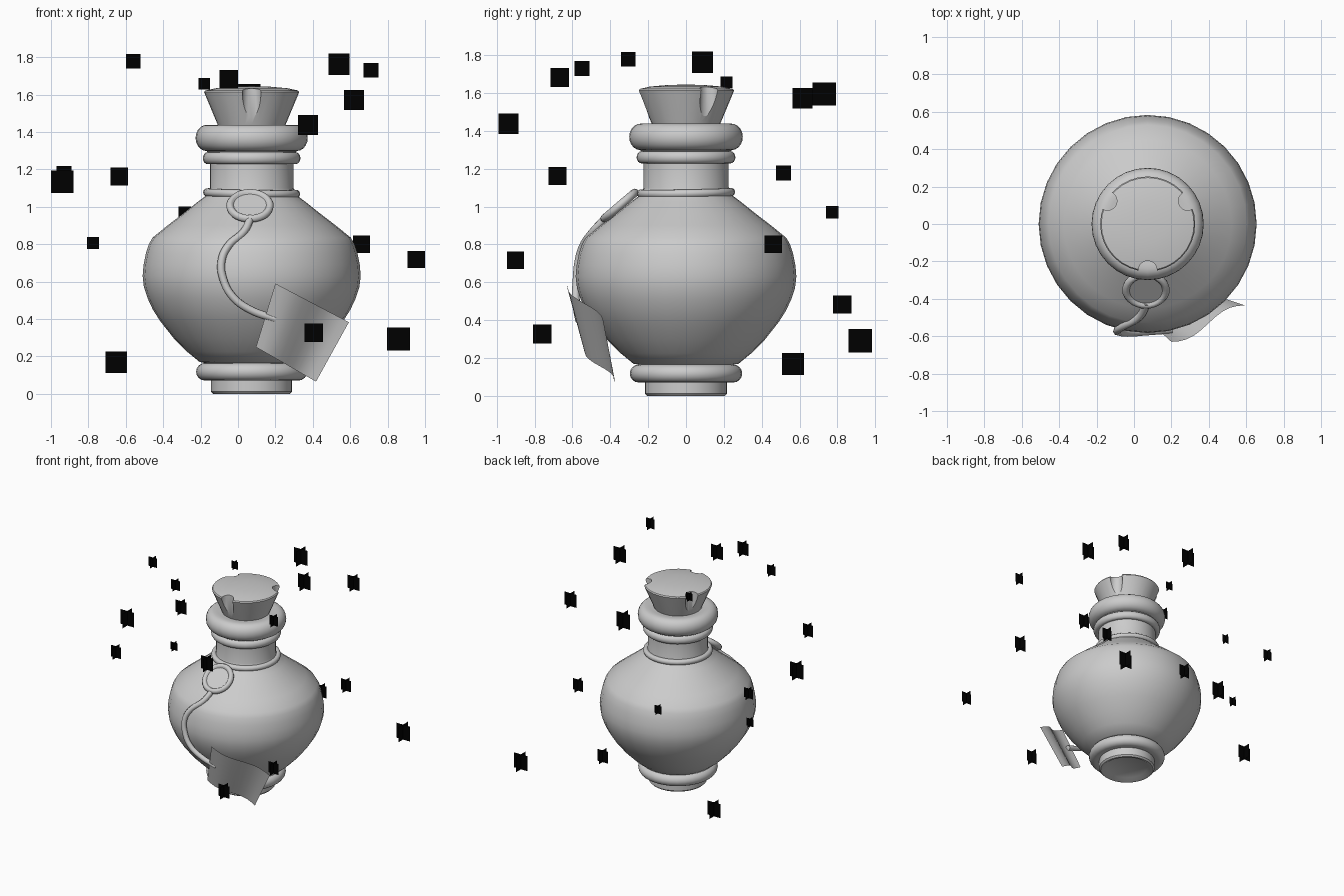
import bpy, bmesh, math
from mathutils import Vector, Matrix

if "Cube" in bpy.data.objects:
    bpy.data.objects.remove(bpy.data.objects["Cube"])

CX = 0.073  # bottle axis in x


def add_object(name, bm, smooth=35):
    bmesh.ops.recalc_face_normals(bm, faces=bm.faces[:])
    me = bpy.data.meshes.new(name)
    bm.to_mesh(me)
    bm.free()
    ob = bpy.data.objects.new(name, me)
    bpy.context.collection.objects.link(ob)
    if smooth:
        smooth_shade(ob, smooth)
    return ob


def smooth_shade(ob, angle):
    bpy.ops.object.select_all(action='DESELECT')
    ob.select_set(True)
    bpy.context.view_layer.objects.active = ob
    bpy.ops.object.shade_smooth_by_angle(angle=math.radians(angle))


def lathe(name, profile, matrix=Matrix.Translation((CX, 0, 0)), n=32, smooth=35):
    """Revolve (radius, z) points; radius 0 at either end makes a pole."""
    bm = bmesh.new()
    rings = []
    for r, z in profile:
        if r == 0:
            rings.append([bm.verts.new((0, 0, z))] * n)
        else:
            rings.append([bm.verts.new((r * math.cos(2 * math.pi * i / n),
                                        r * math.sin(2 * math.pi * i / n), z)) for i in range(n)])
    for a, b in zip(rings, rings[1:]):
        for i in range(n):
            j = (i + 1) % n
            bm.faces.new(list(dict.fromkeys((a[i], a[j], b[j], b[i]))))
    bm.transform(matrix)
    return add_object(name, bm, smooth)


def arc(r, z, dr, dz, steps=8):
    """Half-round bulge profile from below to above."""
    return [(r + dr * math.cos(t), z + dz * math.sin(t))
            for t in [math.pi * (k / steps - 0.5) for k in range(steps + 1)]]


# Bottle: foot, base ring, belly, neck, neck ring and lip in one profile
belly = [(0.278, 0.17), (0.345, 0.225), (0.415, 0.295), (0.49, 0.39), (0.528, 0.45),
         (0.556, 0.51), (0.576, 0.57), (0.583, 0.63), (0.578, 0.69), (0.566, 0.75),
         (0.55, 0.80), (0.53, 0.835), (0.45, 0.90), (0.365, 0.965), (0.29, 1.025),
         (0.25, 1.055), (0.232, 1.075), (0.224, 1.1)]
profile = ([(0, 0.02), (0.16, 0.02), (0.19, 0.0), (0.205, 0.0), (0.217, 0.012), (0.217, 0.075)]
           + arc(0.25, 0.118, 0.047, 0.047) + belly + [(0.224, 1.23)]
           + arc(0.235, 1.26, 0.026, 0.032)
           + [(0.24, 1.295)] + arc(0.24, 1.368, 0.06, 0.07, 10)
           + [(0.215, 1.438), (0.17, 1.43), (0, 1.43)])
lathe("bottle", profile)

# Cork with three grooves cut in its side
cork = lathe("cork", [(0, 1.41), (0.17, 1.41), (0.182, 1.44), (0.249, 1.6), (0.254, 1.613),
                      (0.248, 1.622), (0.19, 1.634), (0.1, 1.642), (0, 1.645)])
for k in range(3):
    a = math.radians(-90 + 120 * k)
    cutter = lathe("groove_cutter", [(0, 1.3), (0.05, 1.3), (0.05, 1.8), (0, 1.8)],
                   Matrix.Translation((CX + 0.247 * math.cos(a), 0.247 * math.sin(a), 0)), 20)
    cutter.hide_render = True
    mod = cork.modifiers.new("groove", 'BOOLEAN')
    mod.operation = 'DIFFERENCE'
    mod.object = cutter
    mod.solver = 'EXACT'
    bpy.context.view_layer.objects.active = cork
    bpy.ops.object.modifier_apply(modifier=mod.name)
    bpy.data.objects.remove(cutter)
smooth_shade(cork, 35)

# String loop round the neck
bpy.ops.mesh.primitive_torus_add(major_segments=32, minor_segments=10, major_radius=0.238,
                                 minor_radius=0.022, location=(CX, 0, 1.073),
                                 rotation=(math.radians(1), math.radians(1), 0))
loop = bpy.context.object
loop.name = "neck_string"
smooth_shade(loop, 60)

# Wax seal lying on the shoulder
tilt = Vector((0, -0.65, 0.76)).to_track_quat('Z', 'Y').to_matrix().to_4x4()
lathe("wax_seal", [(0, -0.02), (0.11, -0.02), (0.124, -0.008), (0.127, 0.006), (0.118, 0.02),
                   (0.105, 0.024), (0.096, 0.02), (0.088, 0.01), (0, 0.01)],
      Matrix.Translation((0.064, -0.35, 1.003)) @ tilt, 28, 50)

# Hanging string from the seal to the label
path = [(0.07, -0.42, 0.945), (0.03, -0.495, 0.865), (-0.053, -0.545, 0.79),
        (-0.088, -0.568, 0.71), (-0.078, -0.578, 0.61), (-0.025, -0.582, 0.515),
        (0.064, -0.575, 0.45), (0.2, -0.565, 0.4)]
cu = bpy.data.curves.new("hanging_string", 'CURVE')
cu.dimensions = '3D'
cu.bevel_depth = 0.021
cu.bevel_resolution = 2
cu.resolution_u = 5
cu.use_fill_caps = True
sp = cu.splines.new('BEZIER')
sp.bezier_points.add(len(path) - 1)
for p, co in zip(sp.bezier_points, path):
    p.co = co
    p.handle_left_type = p.handle_right_type = 'AUTO'
string = bpy.data.objects.new("hanging_string", cu)
bpy.context.collection.objects.link(string)

# Paper label: a gently waved sheet between four corners
A, B = Vector((0.2, -0.63, 0.59)), Vector((0.593, -0.435, 0.383))
C, D = Vector((0.417, -0.377, 0.065)), Vector((0.096, -0.535, 0.25))
bm = bmesh.new()
N, M = 10, 4
grid = []
for i in range(N + 1):
    t = i / N
    top, bottom = A.lerp(B, t), D.lerp(C, t)
    row = []
    for j in range(M + 1):
        p = top.lerp(bottom, j / M)
        p.y -= 0.028 * math.sin(2 * math.pi * t)
        row.append(bm.verts.new(p))
    grid.append(row)
for i in range(N):
    for j in range(M):
        bm.faces.new((grid[i][j], grid[i + 1][j], grid[i + 1][j + 1], grid[i][j + 1]))
add_object("paper_label", bm, 60)

# Floating sparkles: pairs of crossed upright squares (x, y, z, size)
sparkles = [
    (-0.56, -0.306, 1.778, 0.077), (-0.18, 0.214, 1.657, 0.062), (-0.05, -0.667, 1.682, 0.1),
    (0.54, 0.087, 1.762, 0.113), (0.71, -0.55, 1.73, 0.08), (0.62, 0.615, 1.572, 0.107),
    (0.375, -0.937, 1.437, 0.107), (-0.93, 0.515, 1.178, 0.08), (-0.94, -0.096, 1.135, 0.12),
    (-0.635, -0.678, 1.162, 0.095), (-0.285, 0.773, 0.97, 0.065), (-0.775, 0.277, 0.807, 0.063),
    (0.66, 0.46, 0.8, 0.092), (0.953, -0.9, 0.717, 0.091), (0.405, -0.76, 0.327, 0.099),
    (0.857, 0.92, 0.292, 0.123), (-0.65, 0.565, 0.169, 0.115), (0.06, 0.73, 1.595, 0.123),
    (0.18, 0.826, 0.483, 0.097)]
black = bpy.data.materials.new("sparkle_black")
black.diffuse_color = (0, 0, 0, 1)
black.use_nodes = True
black.node_tree.nodes["Principled BSDF"].inputs["Base Color"].default_value = black.diffuse_color
bm = bmesh.new()
for x, y, z, s in sparkles:
    for dx, dy in ((s / 2, 0), (0, s / 2)):
        bm.faces.new([bm.verts.new((x + u * dx, y + u * dy, z + v * s / 2))
                      for u, v in ((-1, -1), (1, -1), (1, 1), (-1, 1))])
add_object("sparkles", bm, 0).data.materials.append(black)
